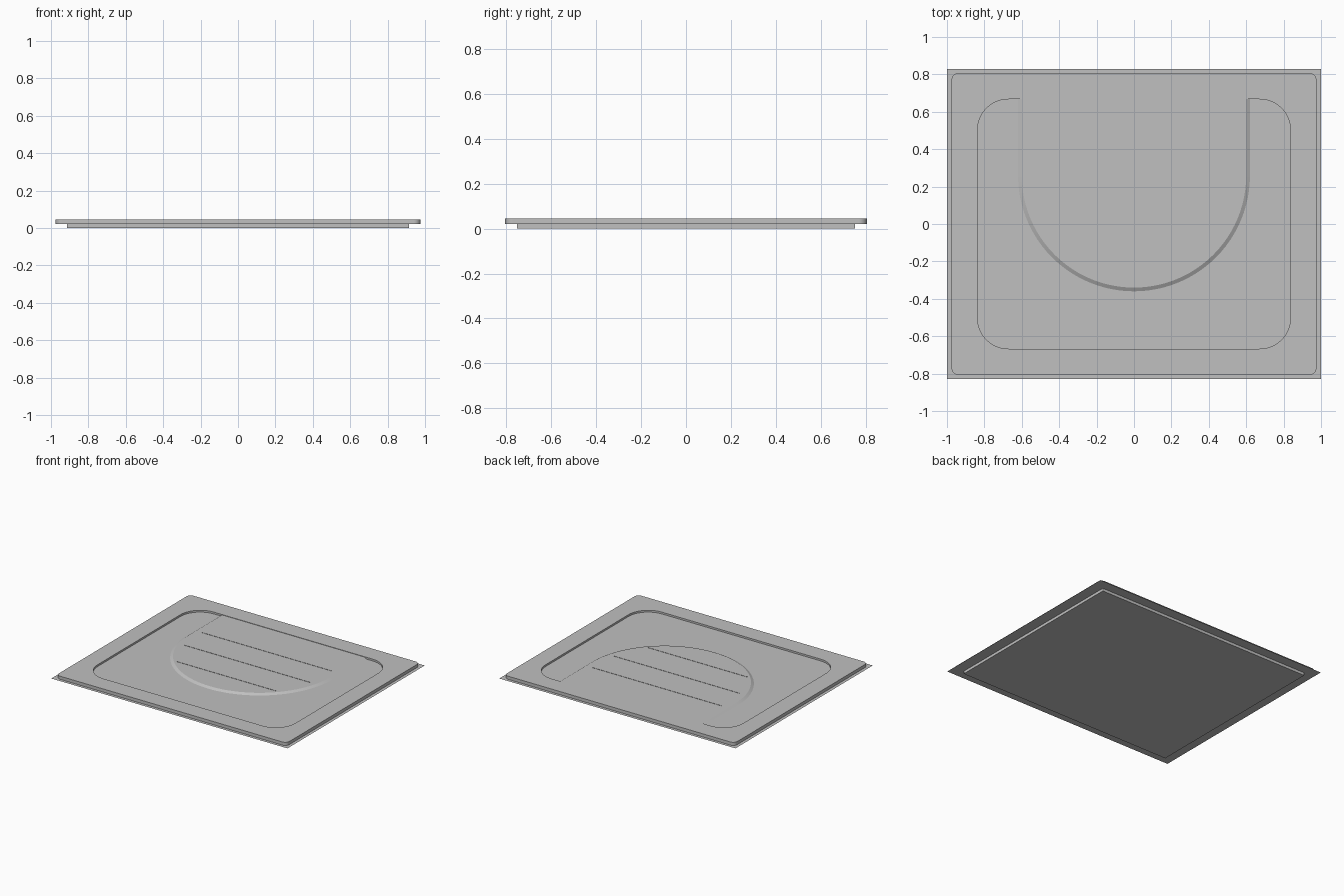
import bpy
import bmesh
from math import cos, sin, pi, radians

cube = bpy.data.objects.get("Cube")
if cube:
    bpy.data.objects.remove(cube)

steel = bpy.data.materials.new("grey_steel")
steel.use_nodes = True
COLOUR = (0.53, 0.53, 0.53, 1)
steel.diffuse_color = COLOUR
steel.node_tree.nodes["Principled BSDF"].inputs["Base Color"].default_value = COLOUR


def rounded_rect(hx, hy, r, steps=12):
    """Outline of a rectangle with round corners, counter-clockwise."""
    pts = []
    for q, (sx, sy) in enumerate([(1, 1), (-1, 1), (-1, -1), (1, -1)]):
        for i in range(steps + 1):
            a = (q + i / steps) * pi / 2
            pts.append((sx * (hx - r) + r * cos(a), sy * (hy - r) + r * sin(a)))
    return pts


def rect(hx, hy, cy=0):
    return [(hx, cy + hy), (-hx, cy + hy), (-hx, cy - hy), (hx, cy - hy)]


def arch(r, cy, back, steps=48):
    """Half circle towards the front with straight sides running to the back."""
    arc = [(r * cos(pi + pi * i / steps), cy + r * sin(pi + pi * i / steps))
           for i in range(steps + 1)]
    return [(r, back), (-r, back)] + arc


def loft(name, rings, cap_first=False, cap_last=True):
    """Join a stack of (outline, height) rings into one object."""
    bm = bmesh.new()
    loops = [[bm.verts.new((x, y, z)) for x, y in pts] for pts, z in rings]
    for a, b in zip(loops, loops[1:]):
        n = len(a)
        for i in range(n):
            j = (i + 1) % n
            bm.faces.new((a[i], a[j], b[j], b[i]))
    if cap_first:
        bm.faces.new(loops[0][::-1])
    if cap_last:
        bm.faces.new(loops[-1])
    mesh = bpy.data.meshes.new(name)
    bm.to_mesh(mesh)
    bm.free()
    mesh.materials.append(steel)
    obj = bpy.data.objects.new(name, mesh)
    bpy.context.collection.objects.link(obj)
    bpy.ops.object.select_all(action='DESELECT')
    obj.select_set(True)
    bpy.context.view_layer.objects.active = obj
    bpy.ops.object.shade_smooth_by_angle(angle=radians(20))
    return obj


FLANGE, RIM, FLOOR, PAD = 0.021, 0.045, 0.031, 0.042

# Thin flat flange and the plug below it
loft("flange", [(rect(1, 0.83), FLANGE)])
loft("lower_plug", [(rect(0.915, 0.753), 0), (rect(0.915, 0.753), FLANGE)],
     cap_first=True, cap_last=False)

# Raised rim with a rounded recess
loft("rim_and_recess", [
    (rounded_rect(0.975, 0.806, 0.035), FLANGE),
    (rounded_rect(0.975, 0.806, 0.035), RIM),
    (rounded_rect(0.837, 0.667, 0.165), RIM),
    (rounded_rect(0.837, 0.667, 0.165), FLOOR),
])

# Arched pad with a sloping edge, reaching the back of the recess
loft("arched_pad", [(arch(0.62, 0.26, 0.667), FLOOR),
                    (arch(0.6, 0.26, 0.667), PAD)])

# Fine ribs across the pad
for i, (y, half) in enumerate([(0.35, 0.55), (0.11, 0.53), (-0.14, 0.42)]):
    outline = rect(half, 0.002, y)
    loft(f"pad_rib_{i + 1}", [(outline, PAD), (outline, PAD + 0.002)])
